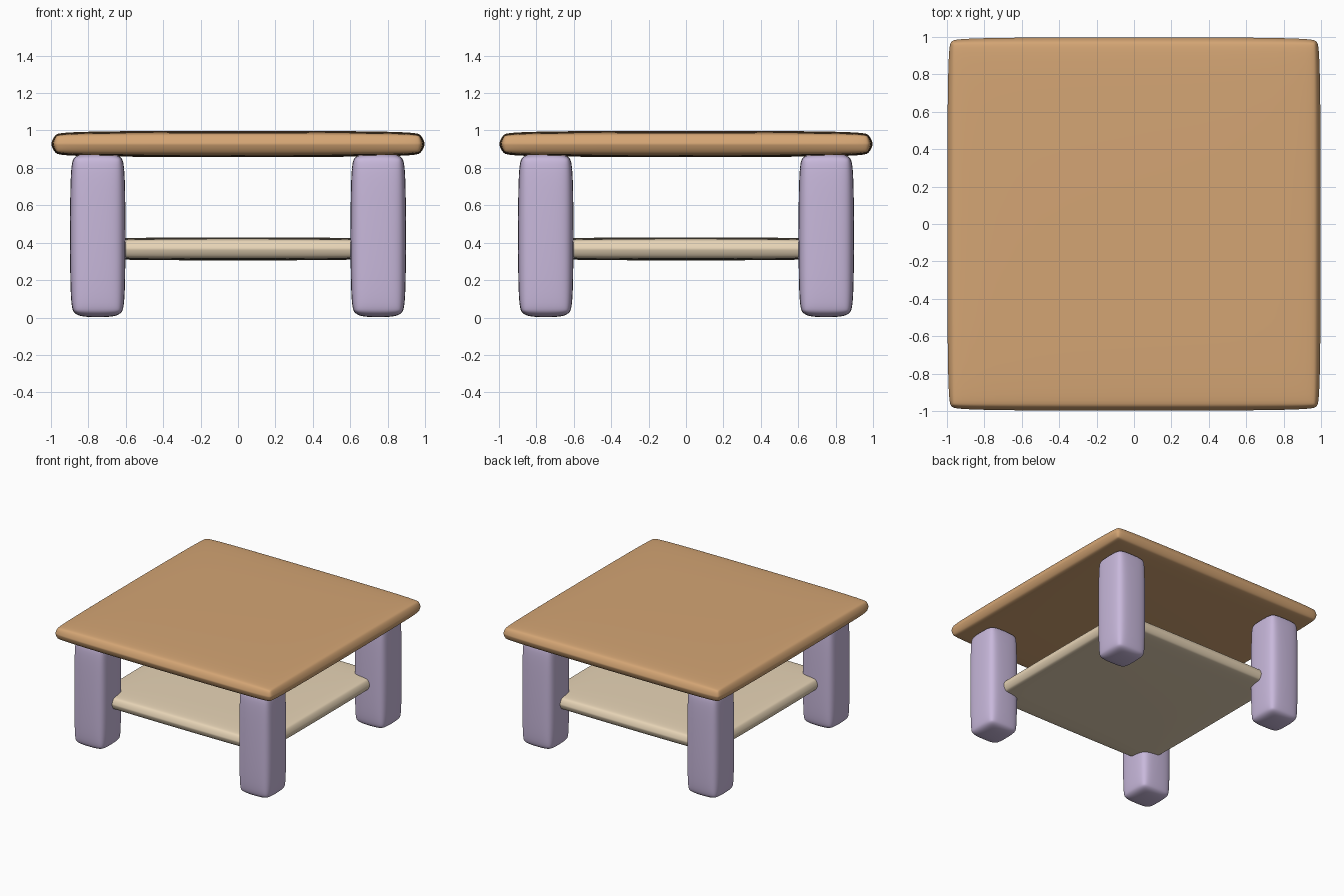
import bpy
import bmesh

default = bpy.data.objects.get("Cube")
if default:
    bpy.data.objects.remove(default, do_unlink=True)


def make_material(name, rgb):
    """Flat material from 0-255 display values, stored as linear."""
    linear = [((c / 255 + 0.055) / 1.055) ** 2.4 for c in rgb]
    mat = bpy.data.materials.new(name)
    mat.use_nodes = True
    mat.diffuse_color = (*linear, 1)
    bsdf = mat.node_tree.nodes["Principled BSDF"]
    bsdf.inputs["Base Color"].default_value = (*linear, 1)
    bsdf.inputs["Roughness"].default_value = 0.7
    return mat


def soft_box(name, centre, size, bevel, mat):
    """Bevelled box, subdivided into a soft, slightly bulging block."""
    bm = bmesh.new()
    bmesh.ops.create_cube(bm, size=1)
    bmesh.ops.scale(bm, vec=size, verts=bm.verts)
    bmesh.ops.bevel(bm, geom=bm.edges[:], offset=bevel, segments=2,
                    profile=0.5, affect='EDGES')
    for face in bm.faces:
        face.smooth = True
    mesh = bpy.data.meshes.new(name)
    bm.to_mesh(mesh)
    bm.free()
    mesh.materials.append(mat)
    obj = bpy.data.objects.new(name, mesh)
    bpy.context.collection.objects.link(obj)
    obj.location = centre
    sub = obj.modifiers.new("Soften", 'SUBSURF')
    sub.levels = sub.render_levels = 3
    # Stretch back to the exact size after smoothing
    bpy.context.view_layer.update()
    obj.dimensions = size
    return obj


wood = make_material("warm wood", (212, 165, 116))
cream = make_material("pale cream", (232, 213, 183))
lavender = make_material("soft lavender", (200, 184, 219))

# Tabletop and lower shelf
soft_box("tabletop", (0, 0, 0.928), (2, 2, 0.144), 0.068, wood)
soft_box("lower_shelf", (0, 0, 0.367), (1.56, 1.56, 0.126), 0.058, cream)

# Four chunky legs
for depth, y in (("front", -0.75), ("back", 0.75)):
    for side, x in (("left", 0.75), ("right", -0.75)):
        soft_box(f"{depth}_{side}_leg", (x, y, 0.44), (0.3, 0.3, 0.88),
                 0.07, lavender)
